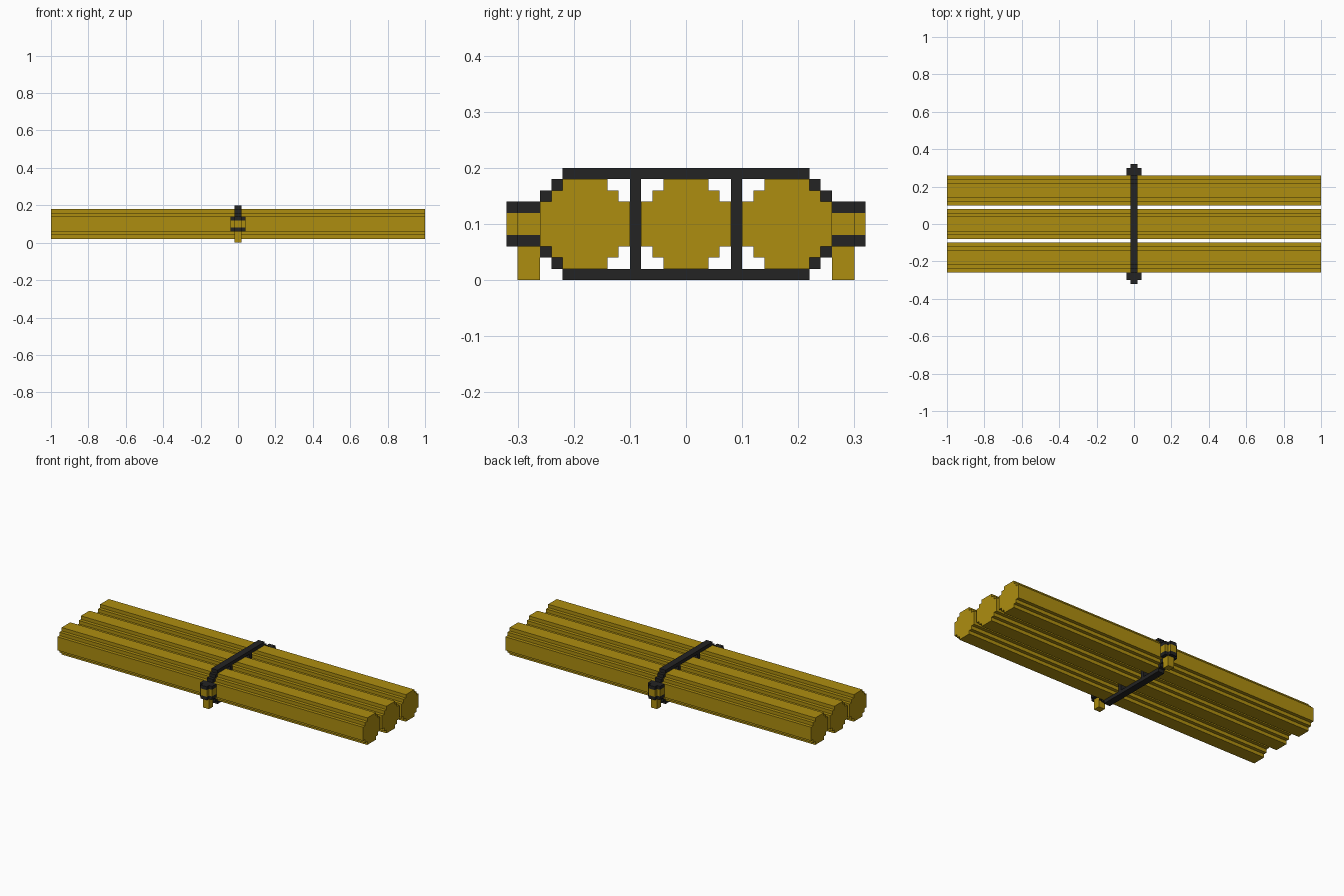
import bpy
import bmesh

old = bpy.data.objects.get("Cube")
if old:
    bpy.data.objects.remove(old, do_unlink=True)

U = 0.02      # block size: every part sits on this grid
MID_Z = 5     # height of the log centres, in blocks


def material(name, colour):
    m = bpy.data.materials.new(name)
    m.use_nodes = True
    m.diffuse_color = colour
    bsdf = m.node_tree.nodes["Principled BSDF"]
    bsdf.inputs["Base Color"].default_value = colour
    bsdf.inputs["Roughness"].default_value = 0.9
    return m


wood = material("ochre wood", (0.42, 0.27, 0.005, 1))
iron = material("black iron", (0.017, 0.017, 0.017, 1))


def prism(name, outline, axis, start, end, mat):
    """Extrude a closed outline along x (outline in y, z) or z (outline in x, y)."""
    bm = bmesh.new()
    place = (lambda p, t: (t, *p)) if axis == "x" else (lambda p, t: (*p, t))
    face = bm.faces.new([bm.verts.new(place(p, start)) for p in outline])
    side = bmesh.ops.extrude_face_region(bm, geom=[face])["geom"]
    offset = place((0, 0), end - start)
    bmesh.ops.translate(bm, vec=offset, verts=[v for v in side if isinstance(v, bmesh.types.BMVert)])
    bmesh.ops.recalc_face_normals(bm, faces=bm.faces)
    bmesh.ops.scale(bm, vec=(U, U, U), verts=bm.verts)
    mesh = bpy.data.meshes.new(name)
    bm.to_mesh(mesh)
    bm.free()
    mesh.materials.append(mat)
    obj = bpy.data.objects.new(name, mesh)
    bpy.context.collection.objects.link(obj)
    return obj


def stepped(corner, cu, cv):
    """Mirror one stepped quarter into a closed outline around (cu, cv)."""
    back = corner[::-1]
    ring = (corner + [(-u, v) for u, v in back]
            + [(-u, -v) for u, v in corner] + [(u, -v) for u, v in back])
    return [(cu + u, cv + v) for u, v in ring]


def rect(u0, u1, v0, v1):
    return [(u0, v0), (u1, v0), (u1, v1), (u0, v1)]


# Three long logs with stepped round sections
log_corner = [(4, 2), (3, 2), (3, 3), (2, 3), (2, 4)]
for label, y in (("front", -9), ("middle", 0), ("back", 9)):
    prism(label + "_log", stepped(log_corner, y, MID_Z), "x", -50, 50, wood)

# Iron strap: top and bottom bars
for label, z in (("top", 9), ("bottom", 0)):
    prism("strap_" + label, rect(-11, 11, z, z + 1), "x", -1, 1, iron)

cap_corner = [(2, 1), (1, 1), (1, 2)]
for label, s in (("front", -1), ("back", 1)):
    # Divider between neighbouring logs
    prism(label + "_divider", rect(s * 4, s * 5, 1, 9), "x", -1, 1, iron)

    # Strap steps curling round the outer log
    for level, z in (("upper", 8), ("lower", 1)):
        inward = -1 if level == "upper" else 1
        for i in range(2):
            zi = z + i * inward
            prism(f"{label}_{level}_step_{i + 1}",
                  rect(s * (11 + i), s * (12 + i), zi, zi + 1), "x", -1, 1, iron)

    # Peg: wooden core between two iron rings, with a foot below
    cross = stepped(cap_corner, 0, s * 14)
    prism(label + "_peg_core", cross, "z", 4, 6, wood)
    prism(label + "_upper_ring", cross, "z", 6, 7, iron)
    prism(label + "_lower_ring", cross, "z", 3, 4, iron)
    prism(label + "_foot", rect(-1, 1, s * 14 - 1, s * 14 + 1), "z", 0, 3, wood)
